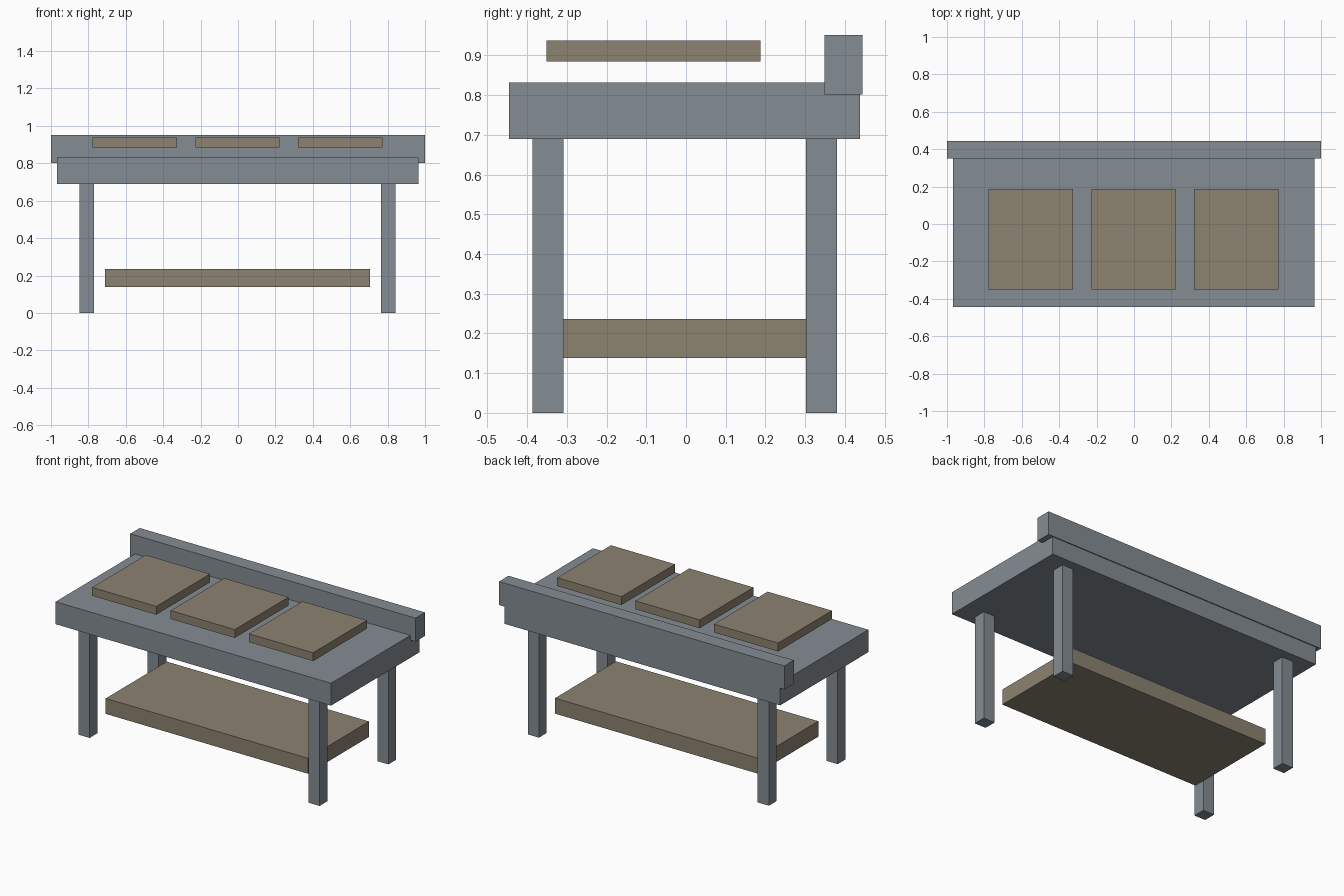
import bpy

if "Cube" in bpy.data.objects:
    bpy.data.objects.remove(bpy.data.objects["Cube"])


def make_material(name, color):
    mat = bpy.data.materials.new(name)
    mat.diffuse_color = (*color, 1.0)
    mat.use_nodes = True
    mat.node_tree.nodes["Principled BSDF"].inputs["Base Color"].default_value = mat.diffuse_color
    return mat


STEEL = make_material("blue grey steel", (0.231, 0.262, 0.292))
WOOD = make_material("dull brown wood", (0.262, 0.223, 0.162))


def box(name, mat, x, y, z):
    """Box from (min, max) ranges on each axis."""
    centre = [(a + b) / 2 for a, b in (x, y, z)]
    bpy.ops.mesh.primitive_cube_add(size=1, location=centre)
    obj = bpy.context.object
    obj.name = name
    obj.scale = [b - a for a, b in (x, y, z)]
    bpy.ops.object.transform_apply(location=False, rotation=False, scale=True)
    obj.data.materials.append(mat)
    return obj


# Thick table top and the raised rail along its back edge
box("table_top", STEEL, (-0.967, 0.964), (-0.445, 0.438), (0.69, 0.832))
box("back_rail", STEEL, (-1.0, 1.0), (0.349, 0.444), (0.802, 0.951))

# Four square legs
LEG = 0.039
for side, x in (("left", -0.808), ("right", 0.804)):
    for end, y in (("front", -0.348), ("back", 0.341)):
        box(f"{end}_{side}_leg", STEEL,
            (x - LEG, x + LEG), (y - LEG, y + LEG), (0.0, 0.69))

# Lower shelf between the legs
box("lower_shelf", WOOD, (-0.711, 0.707), (-0.309, 0.302), (0.138, 0.236))

# Three boards hovering above the top
for label, x in (("left", -0.552), ("middle", -0.002), ("right", 0.547)):
    box(f"{label}_board", WOOD,
        (x - 0.225, x + 0.225), (-0.351, 0.187), (0.885, 0.938))
